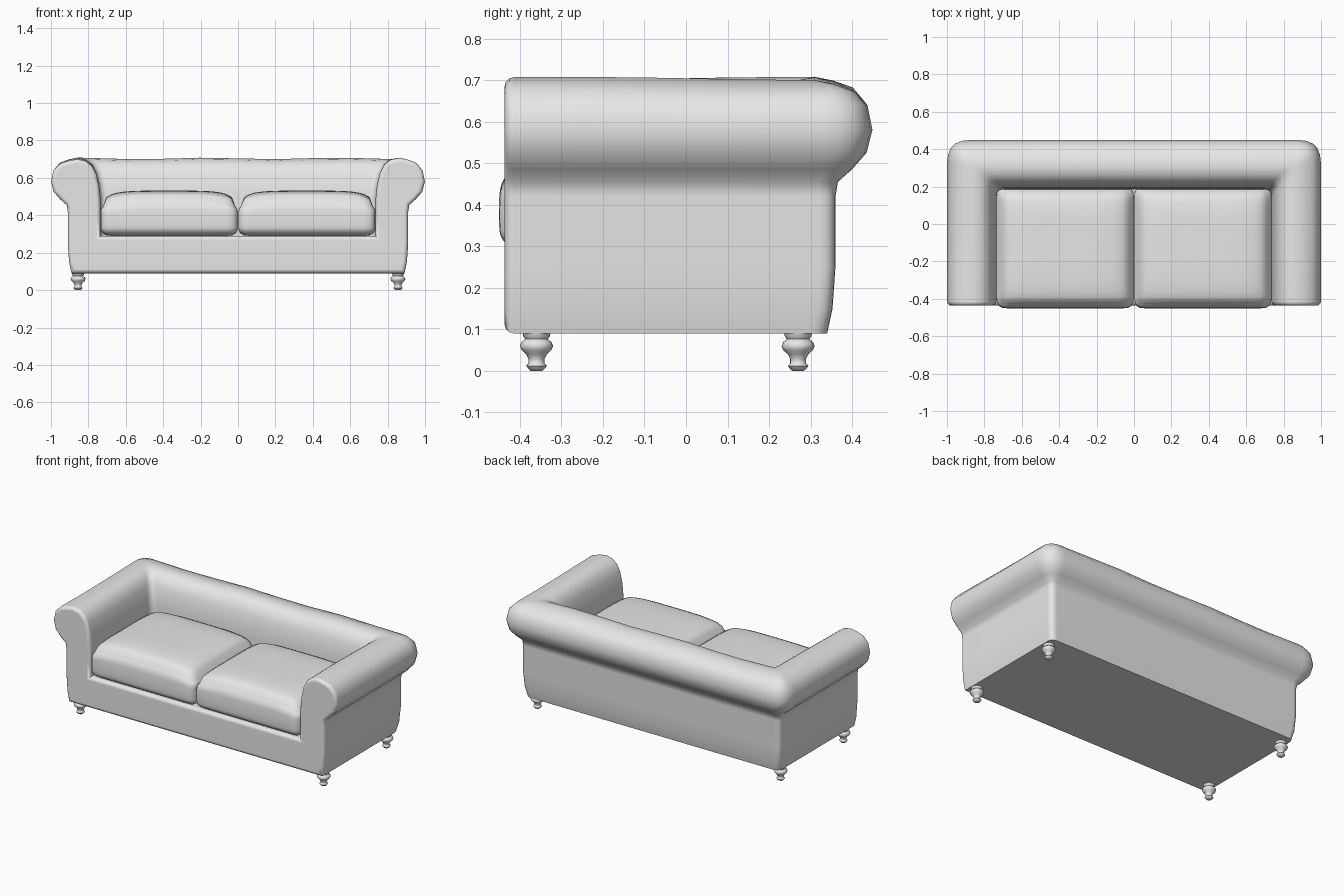
import bpy, bmesh, math
from mathutils import Vector

old = bpy.data.objects.get("Cube")
if old:
    bpy.data.objects.remove(old, do_unlink=True)

grey = bpy.data.materials.new("soft grey")
grey.use_nodes = True
grey.diffuse_color = (0.8, 0.8, 0.8, 1)
grey.node_tree.nodes["Principled BSDF"].inputs["Base Color"].default_value = (0.8, 0.8, 0.8, 1)


def finish(bm, name, angle=50):
    """Turn a bmesh into a smooth shaded object."""
    bmesh.ops.recalc_face_normals(bm, faces=bm.faces)
    mesh = bpy.data.meshes.new(name)
    bm.to_mesh(mesh)
    bm.free()
    mesh.materials.append(grey)
    obj = bpy.data.objects.new(name, mesh)
    bpy.context.collection.objects.link(obj)
    bpy.ops.object.select_all(action='DESELECT')
    obj.select_set(True)
    bpy.context.view_layer.objects.active = obj
    bpy.ops.object.shade_smooth_by_angle(angle=math.radians(angle))
    return obj


# Frame: rolled arm section (offset from outer wall, height) swept around a U
SECTION = [(-0.02, 0.09), (-0.007, 0.15), (0, 0.25), (0, 0.42), (0.006, 0.455),
           (0.04, 0.485), (0.075, 0.525), (0.089, 0.58), (0.077, 0.64),
           (0.042, 0.678), (-0.005, 0.695), (-0.05, 0.704), (-0.095, 0.695),
           (-0.13, 0.668), (-0.152, 0.625), (-0.167, 0.56), (-0.174, 0.49),
           (-0.175, 0.38), (-0.175, 0.29)]
FRONT = -0.437


def u_path(u):
    """Plan outline at one offset, with rounded back corners."""
    x, y = 0.91 + u, 0.36 + u
    s = 0.04 + 0.9 * max(0, u)
    corner, start, end = Vector((x, y)), Vector((x, y - s)), Vector((x - s, y))
    half = [Vector((x, FRONT + (y - s - FRONT) * t)) for t in (0, 0.25, 0.5, 0.75)]
    for i in range(6):
        t = i / 5
        half.append(start * (1 - t) ** 2 + corner * 2 * t * (1 - t) + end * t * t)
    half += [Vector(((x - s) * t, y)) for t in (0.75, 0.5, 0.25)]
    return half + [Vector((0, y))] + [Vector((-p.x, p.y)) for p in reversed(half)]


bm = bmesh.new()
rows = []
for u, z in SECTION:
    row = []
    for p in u_path(u):
        # slight hand-stuffed unevenness along the top
        sag = 0.004 * math.cos(9 * p.x + 5 * p.y) if z > 0.66 else 0
        row.append(bm.verts.new((p.x, p.y, z + sag)))
    rows.append(row)
for a, b in zip(rows, rows[1:]):
    for i in range(len(a) - 1):
        bm.faces.new((a[i], a[i + 1], b[i + 1], b[i]))
bm.faces.new(rows[0])                                   # underside
bm.faces.new(rows[-1])                                  # seat deck
front = bm.faces.new([r[0] for r in rows] + [r[-1] for r in reversed(rows)])
bmesh.ops.recalc_face_normals(bm, faces=bm.faces)
bmesh.ops.bevel(bm, geom=list(front.edges), offset=0.022, segments=3,
                profile=0.5, affect='EDGES', clamp_overlap=True)
frame = finish(bm, "sofa_frame")
frame.modifiers.new("even shading", 'WEIGHTED_NORMAL').keep_sharp = True


# Seat cushions: rounded boxes with a crowned top
def cushion(name, side):
    half = Vector((0.367, 0.316, 0.085))
    radius = 0.045
    bm = bmesh.new()
    bmesh.ops.create_cube(bm, size=2)
    bmesh.ops.subdivide_edges(bm, edges=bm.edges[:], cuts=23, use_grid_fill=True)
    for v in bm.verts:
        n = v.co.copy()
        p = Vector([c * h for c, h in zip(n, half)])
        core = Vector([max(-h + radius, min(h - radius, c)) for c, h in zip(p, half)])
        d = p - core
        if d.length > 0:
            p = core + d.normalized() * min(radius, max(abs(c) for c in d))
        puff = max(0, (1 - n.x ** 4) * (1 - n.y ** 4)) ** 0.6
        p.z += 0.072 * puff * (n.z + 1) / 2
        p.z += 0.03 * (1 - n.x ** 4) * max(0, n.z) * (1 - puff)
        p.y += 0.01 * n.y * (1 - n.z ** 2)
        v.co = p + Vector((side * 0.368, -0.125, 0.375))
    return finish(bm, name, 60)


cushion("left_seat_cushion", 1)
cushion("right_seat_cushion", -1)

# Turned feet
FOOT = [(0.014, 0), (0.019, 0.004), (0.025, 0.012), (0.019, 0.018), (0.019, 0.028),
        (0.025, 0.04), (0.036, 0.05), (0.04, 0.06), (0.036, 0.069),
        (0.027, 0.076), (0.032, 0.083), (0.034, 0.094)]


def foot(name, x, y, sides=20):
    bm = bmesh.new()
    rings = []
    for r, z in FOOT:
        rings.append([bm.verts.new((x + r * math.cos(math.tau * i / sides),
                                    y + r * math.sin(math.tau * i / sides), z))
                      for i in range(sides)])
    for a, b in zip(rings, rings[1:]):
        for i in range(sides):
            j = (i + 1) % sides
            bm.faces.new((a[i], a[j], b[j], b[i]))
    bm.faces.new(rings[0])
    bm.faces.new(rings[-1])
    finish(bm, name)


for label, x in (("left", 0.855), ("right", -0.855)):
    foot("front_" + label + "_foot", x, -0.36)
    foot("back_" + label + "_foot", x, 0.27)
